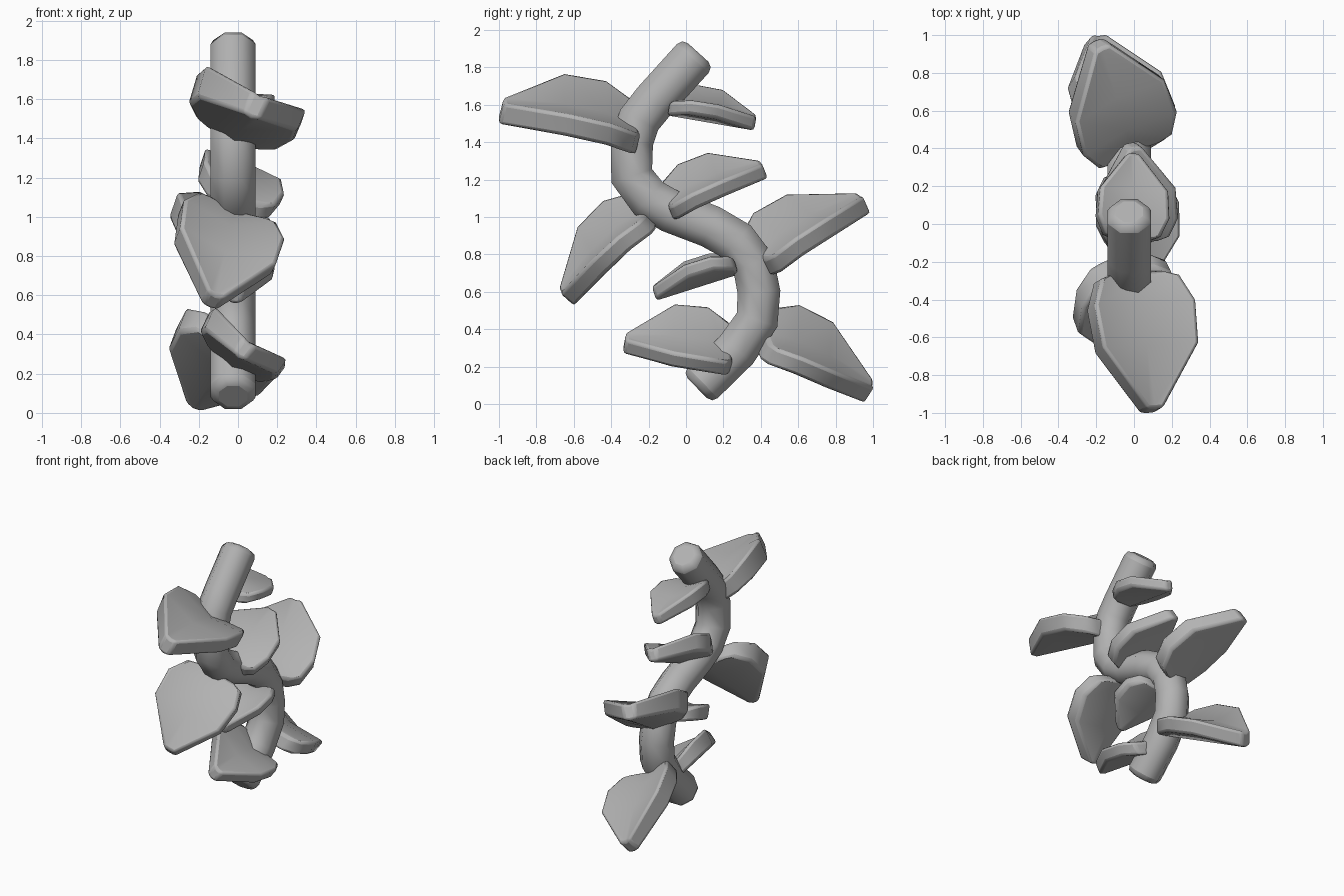
import bpy, bmesh, math
from mathutils import Vector

cube = bpy.data.objects.get("Cube")
if cube:
    bpy.data.objects.remove(cube, do_unlink=True)

grey = bpy.data.materials.new("plain grey")
grey.use_nodes = True
GREY = (0.45, 0.45, 0.45, 1)
grey.diffuse_color = GREY
grey.node_tree.nodes["Principled BSDF"].inputs["Base Color"].default_value = GREY


def finish(bm, name, bevel):
    """Turn a bmesh into a softly bevelled, smooth shaded object."""
    bmesh.ops.recalc_face_normals(bm, faces=bm.faces)
    mesh = bpy.data.meshes.new(name)
    bm.to_mesh(mesh)
    bm.free()
    mesh.materials.append(grey)
    obj = bpy.data.objects.new(name, mesh)
    bpy.context.collection.objects.link(obj)
    mod = obj.modifiers.new("soft edges", 'BEVEL')
    mod.width = bevel
    mod.segments = 2
    mod.limit_method = 'ANGLE'
    mod.angle_limit = math.radians(50)
    bpy.ops.object.select_all(action='DESELECT')
    obj.select_set(True)
    bpy.context.view_layer.objects.active = obj
    bpy.ops.object.shade_smooth_by_angle(angle=math.radians(50))


def bridge(bm, rings):
    """Skin a list of closed rings and cap both ends."""
    for a, b in zip(rings, rings[1:]):
        for i in range(len(a)):
            j = (i + 1) % len(a)
            bm.faces.new((a[i], a[j], b[j], b[i]))
    bm.faces.new(rings[0])
    bm.faces.new(rings[-1])


# Winding eight-sided stem, swept along a path of (y, z)
PATH = [(.06, .085), (.27, .29), (.38, .45), (.39, .6), (.36, .75), (.27, .87),
        (.13, .95), (-.08, 1.03), (-.2, 1.1), (-.29, 1.22), (-.29, 1.4),
        (-.25, 1.52), (-.17, 1.62), (.065, 1.88)]
STEM_X = -0.025
RADIUS = 0.124


def build_stem():
    bm = bmesh.new()
    pts = [Vector((STEM_X, y, z)) for y, z in PATH]
    across = Vector((1, 0, 0))
    rings = []
    for i, p in enumerate(pts):
        before = (p - pts[max(i - 1, 0)]).normalized()
        after = (pts[min(i + 1, len(pts) - 1)] - p).normalized()
        out = across.cross((before + after).normalized())
        ring = []
        for k in range(8):
            t = math.tau * (k + .5) / 8
            ring.append(bm.verts.new(p + RADIUS * (across * math.cos(t) + out * math.sin(t))))
        rings.append(ring)
    bridge(bm, rings)
    finish(bm, "stem", 0.042)


# Leaf outline: (distance along the leaf, half width)
OUTLINE = [(0, .45), (.05, .78), (.25, 1), (.56, .95), (1, .15)]
FOLD = 12       # degrees each half is lifted about the midrib
ARCH = 0.08     # lengthwise curve, as a share of the length


def build_leaf(name, base, tip, half_width, roll):
    base, tip = Vector(base), Vector(tip)
    length = (tip - base).length
    axis = (tip - base).normalized()
    side = Vector((1, 0, 0))
    side = (side - axis * side.dot(axis)).normalized()
    up = side.cross(axis)
    if up.z < 0:
        up.negate()

    def turned(degrees):
        r = math.radians(degrees)
        return side * math.cos(r) - up * math.sin(r), up * math.cos(r) + side * math.sin(r)

    thick = turned(roll)[1] * 0.083 * length
    right = turned(roll - FOLD)[0]
    left = -turned(roll + FOLD)[0]
    bm = bmesh.new()
    rings = []
    for u, w in OUTLINE:
        mid = base + axis * u * length
        arch = up * (ARCH * length * math.sin(math.pi * u ** .8))
        row = [mid + left * w * half_width, mid, mid + right * w * half_width]
        # the underside is only arched along the right edge, so the leaf is thicker inside
        under = [row[0] - thick, row[1] - thick, row[2] - thick + arch]
        over = [p + thick + arch for p in reversed(row)]
        rings.append([bm.verts.new(p) for p in under + over])
    bridge(bm, rings)
    finish(bm, name, 0.018)


build_stem()
for leaf in [
    ("top_front_leaf", (-.01, -.27, 1.42), (.09, -.99, 1.56), .3, 23),
    ("top_back_leaf", (-.02, -.09, 1.58), (-.01, .37, 1.5), .2, 14),
    ("upper_back_leaf", (0, -.09, 1.04), (-.01, .42, 1.25), .23, 24),
    ("large_back_leaf", (-.02, .4, .74), (-.19, .955, 1.07), .29, 25),
    ("middle_front_leaf", (-.03, -.19, 1), (-.13, -.635, .565), .285, 21),
    ("small_front_leaf", (-.01, .27, .73), (-.01, -.17, .59), .2, 3),
    ("low_front_leaf", (-.015, .24, .25), (.03, -.33, .32), .245, 36),
    ("low_back_leaf", (-.02, .4, .33), (-.21, .975, .06), .29, 27),
]:
    build_leaf(*leaf)
